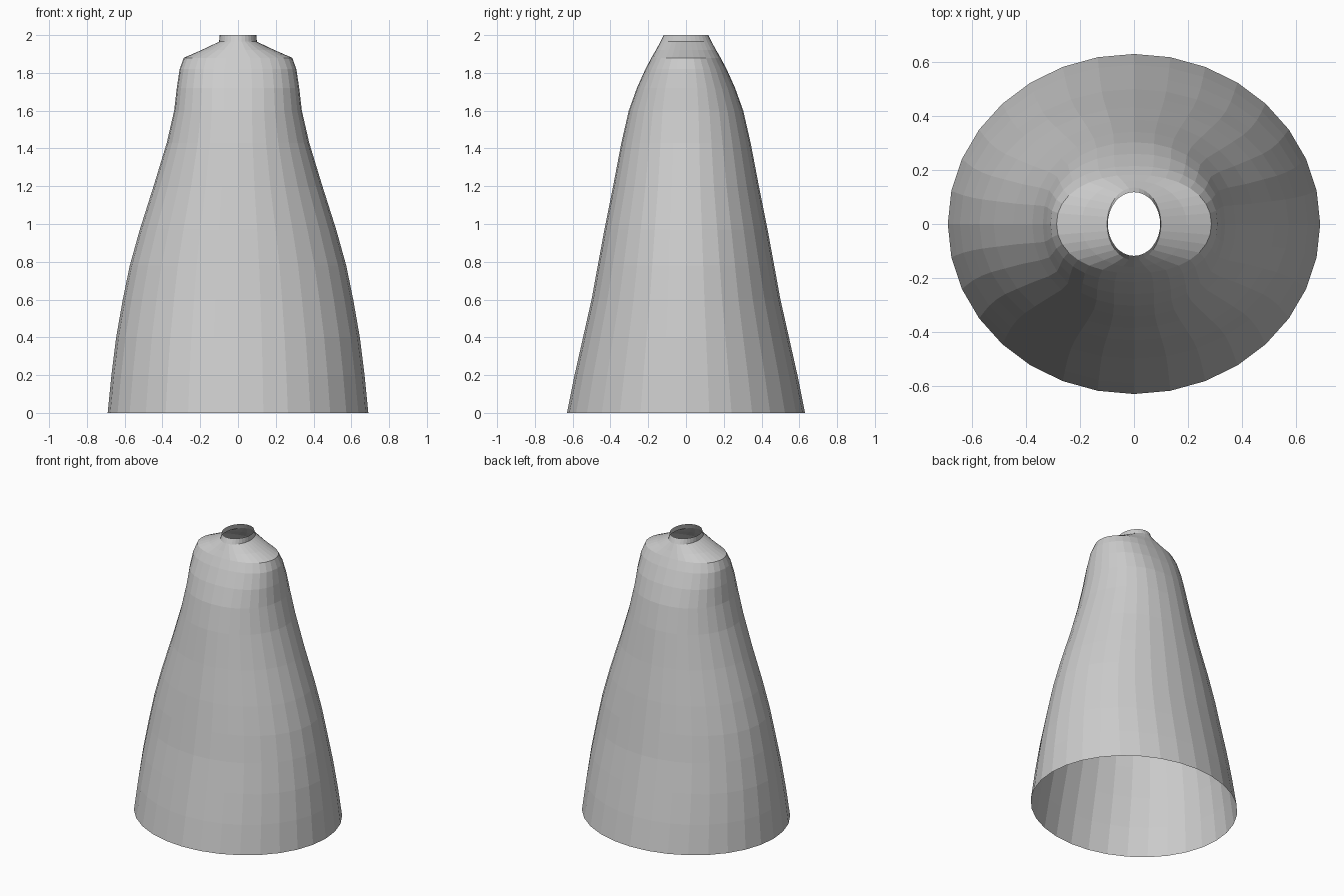
import bpy, bmesh
from math import sin, cos, tau, copysign

if "Cube" in bpy.data.objects:
    bpy.data.objects.remove(bpy.data.objects["Cube"])

SIDES = 32

# Cross-sections from hem to collar: height, half width, half depth, roundness
RINGS = [
    (0.00, 0.69, 0.63, 1.0),
    (0.20, 0.67, 0.59, 1.0),
    (0.40, 0.645, 0.545, 1.0),
    (0.60, 0.61, 0.50, 1.0),
    (0.78, 0.573, 0.467, 1.0),
    (0.97, 0.52, 0.432, 1.0),
    (1.20, 0.447, 0.386, 1.0),
    (1.43, 0.377, 0.342, 0.97),
    (1.60, 0.338, 0.303, 0.93),
    (1.72, 0.324, 0.26, 0.9),
    (1.82, 0.309, 0.215, 0.9),
    (1.88, 0.287, 0.183, 0.93),
    (1.92, 0.195, 0.16, 0.97),
    (1.965, 0.10, 0.135, 1.0),
    (2.00, 0.097, 0.118, 1.0),
]


def signed_power(v, p):
    return copysign(abs(v) ** p, v)


def add_ring(bm, z, rx, ry, p):
    return [bm.verts.new((rx * signed_power(cos(tau * i / SIDES), p),
                          ry * signed_power(sin(tau * i / SIDES), p), z))
            for i in range(SIDES)]


# Open robe shell with sloped shoulders and a small neck opening
bm = bmesh.new()
rings = [add_ring(bm, *r) for r in RINGS]
for low, high in zip(rings, rings[1:]):
    for i in range(SIDES):
        j = (i + 1) % SIDES
        bm.faces.new((low[i], low[j], high[j], high[i]))

mesh = bpy.data.meshes.new("robe")
bm.to_mesh(mesh)
bm.free()
robe = bpy.data.objects.new("robe", mesh)
bpy.context.collection.objects.link(robe)
